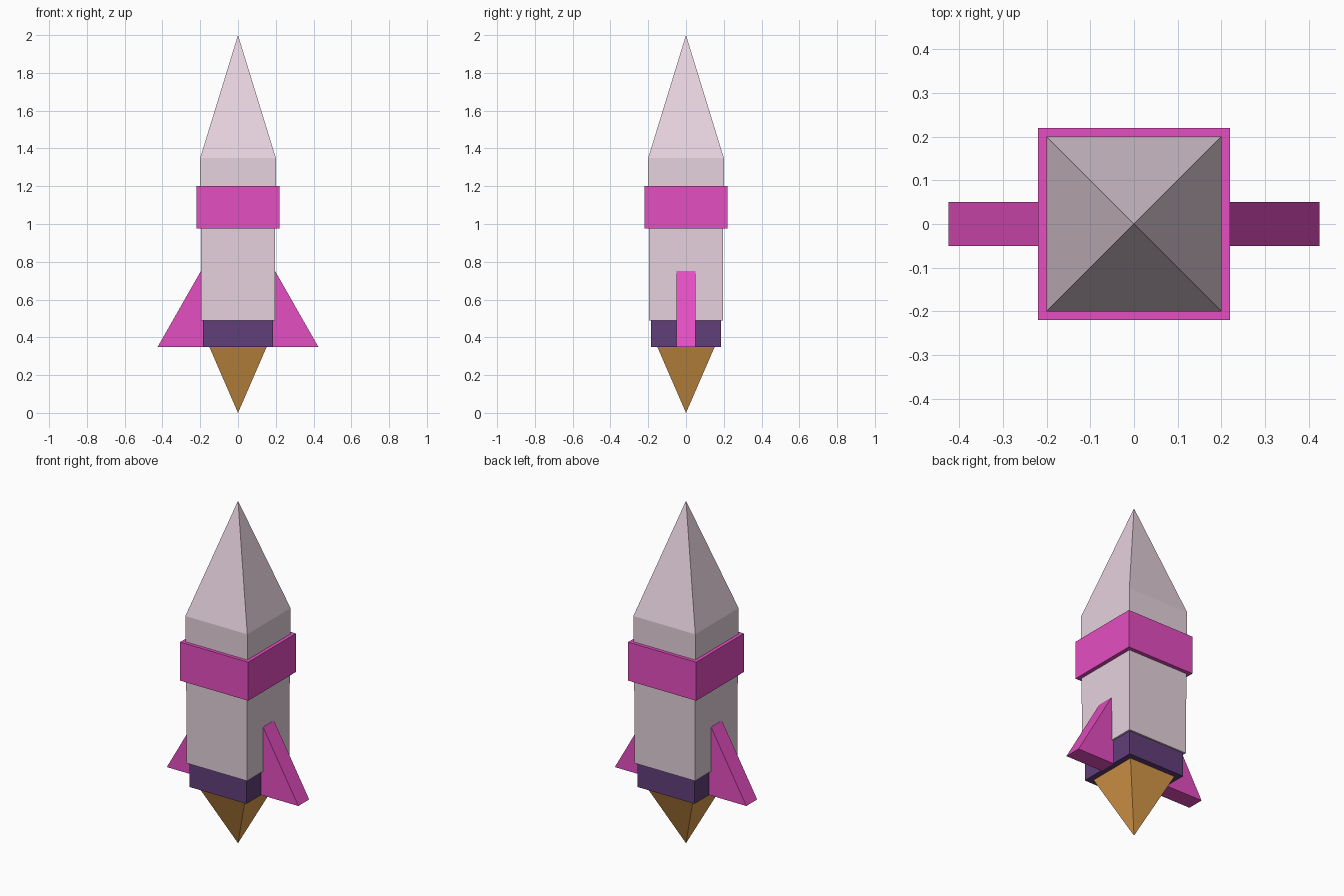
import bpy

if "Cube" in bpy.data.objects:
    bpy.data.objects.remove(bpy.data.objects["Cube"])


def material(name, rgb):
    # 0-255 display colour to linear diffuse colour
    m = bpy.data.materials.new(name)
    lin = [(c / 255 / 12.92) if c < 10 else ((c / 255 + 0.055) / 1.055) ** 2.4 for c in rgb]
    m.diffuse_color = (*lin, 1)
    m.use_nodes = True
    m.node_tree.nodes["Principled BSDF"].inputs["Base Color"].default_value = m.diffuse_color
    return m


hull = material("pale_pink_grey", (230, 210, 221))
magenta = material("magenta", (228, 78, 193))
purple = material("dark_purple", (97, 62, 121))
orange = material("burnt_orange", (222, 157, 75))


def add_mesh(name, verts, faces, mat):
    mesh = bpy.data.meshes.new(name)
    mesh.from_pydata(verts, [], faces)
    mesh.materials.append(mat)
    obj = bpy.data.objects.new(name, mesh)
    bpy.context.collection.objects.link(obj)
    return obj


def square_ring(r, z):
    return [(-r, -r, z), (r, -r, z), (r, r, z), (-r, r, z)]


def square_column(name, r0, z0, r1, z1, mat):
    sides = [(i, (i + 1) % 4, (i + 1) % 4 + 4, i + 4) for i in range(4)]
    return add_mesh(name, square_ring(r0, z0) + square_ring(r1, z1),
                    [(3, 2, 1, 0), (4, 5, 6, 7)] + sides, mat)


def pyramid(name, r, z, tip, mat):
    faces = [(i, (i + 1) % 4, 4) for i in range(4)] + [(3, 2, 1, 0)]
    if tip < z:
        faces = [f[::-1] for f in faces]
    return add_mesh(name, square_ring(r, z) + [(0, 0, tip)], faces, mat)


# Hull, nose, collar, engine and exhaust flame
square_column("lower_hull", 0.195, 0.49, 0.197, 0.98, hull)
square_column("upper_hull", 0.2, 0.98, 0.2, 1.35, hull)
pyramid("nose_cone", 0.2, 1.35, 2.0, hull)
square_column("collar", 0.22, 0.975, 0.22, 1.2, magenta)
square_column("engine", 0.185, 0.35, 0.185, 0.49, purple)
pyramid("flame", 0.152, 0.35, 0.0, orange)

# Side fins: sloped profile extruded through y, turned half round for the left
profile = [(0.183, 0.35), (0.425, 0.35), (0.197, 0.75), (0.183, 0.75)]
for name, s in (("right_fin", 1), ("left_fin", -1)):
    verts = [(s * x, s * y, z) for y in (-0.05, 0.05) for x, z in profile]
    sides = [((i + 1) % 4, i, i + 4, (i + 1) % 4 + 4) for i in range(4)]
    add_mesh(name, verts, [(0, 1, 2, 3), (7, 6, 5, 4)] + sides, magenta)
